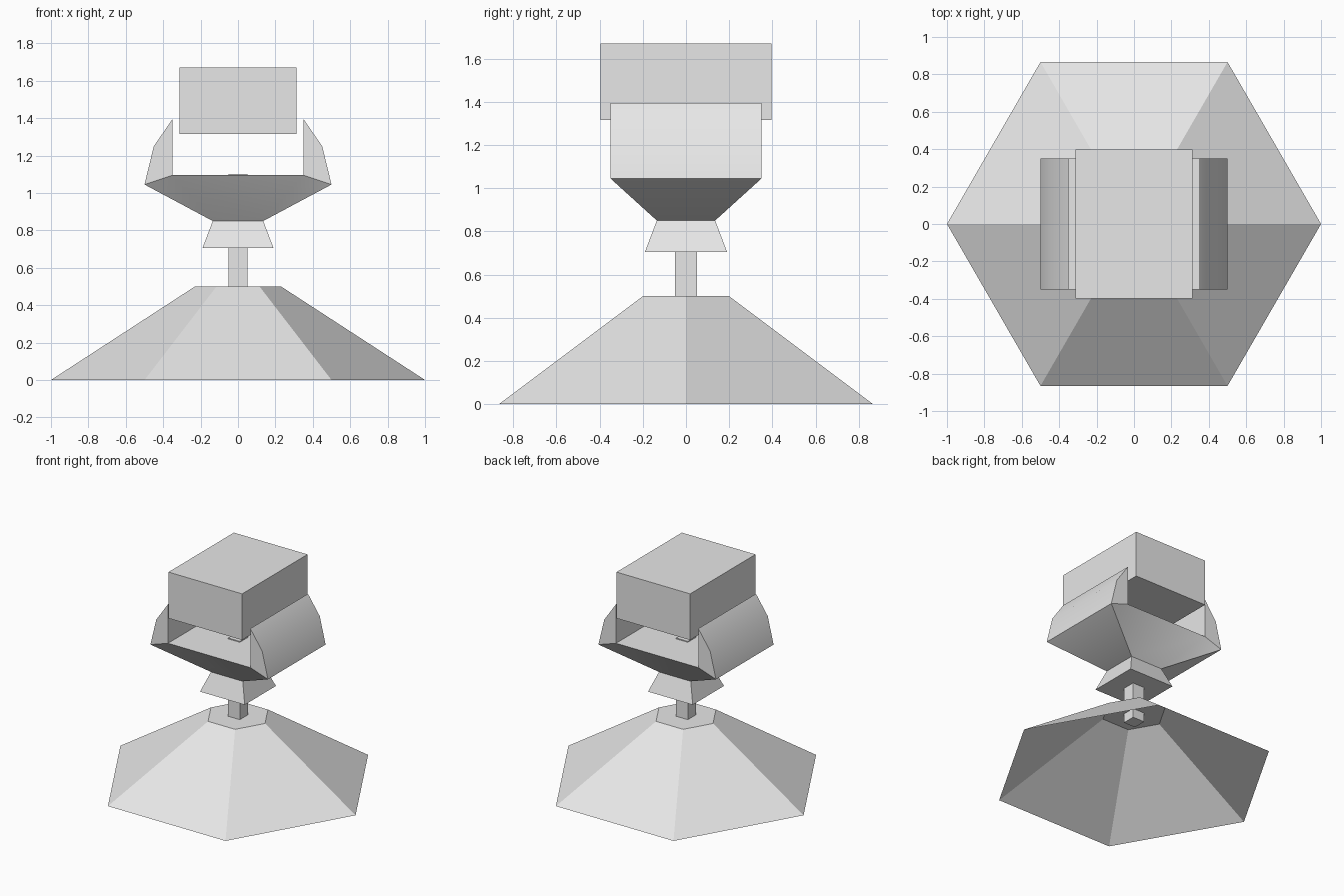
import bpy
import bmesh
from math import cos, sin, tau, radians

default = bpy.data.objects.get("Cube")
if default:
    bpy.data.objects.remove(default, do_unlink=True)

grey = bpy.data.materials.new("light grey")
grey.use_nodes = True
colour = (0.8, 0.8, 0.8, 1)
grey.diffuse_color = colour
grey.node_tree.nodes["Principled BSDF"].inputs["Base Color"].default_value = colour


def finish(name, bm):
    """Turn a bmesh into a named, coloured object."""
    mesh = bpy.data.meshes.new(name)
    bm.to_mesh(mesh)
    bm.free()
    mesh.materials.append(grey)
    obj = bpy.data.objects.new(name, mesh)
    bpy.context.collection.objects.link(obj)
    return obj


def ring(bm, points, z):
    return [bm.verts.new((x, y, z)) for x, y in points]


def frustum(name, low, high, z0, z1, open_bottom=False):
    """Loft between two outlines, both counter-clockwise from above."""
    bm = bmesh.new()
    a, b = ring(bm, low, z0), ring(bm, high, z1)
    n = len(a)
    for i in range(n):
        j = (i + 1) % n
        bm.faces.new((a[i], a[j], b[j], b[i]))
    bm.faces.new(b)
    if not open_bottom:
        bm.faces.new(a[::-1])
    return finish(name, bm)


def rect(x, y):
    return [(-x, -y), (x, -y), (x, y), (-x, y)]


def hexagon(r):
    return [(r * cos(tau * i / 6), r * sin(tau * i / 6)) for i in range(6)]


# Hollow six-sided base, post, collar and floating top block
frustum("base", hexagon(1), hexagon(0.23), 0, 0.5, open_bottom=True)
frustum("post", rect(0.05, 0.05), rect(0.05, 0.05), 0.43, 1.102)
frustum("collar", rect(0.19, 0.19), rect(0.135, 0.135), 0.705, 0.85)
frustum("top_block", rect(0.313, 0.397), rect(0.313, 0.397), 1.315, 1.67)

# Cradle: tapered tray with a curved wing on each side
bm = bmesh.new()
wing = [(0.5, 1.045), (0.45, 1.25), (0.35, 1.395), (0.35, 1.095)]
ends = {}
foot = {}
for sx in (-1, 1):
    for sy in (-1, 1):
        ends[sx, sy] = [bm.verts.new((sx * x, sy * 0.35, z)) for x, z in wing]
        foot[sx, sy] = bm.verts.new((sx * 0.135, sy * 0.135, 0.85))
for sx in (-1, 1):
    front, back = ends[sx, -1], ends[sx, 1]
    for i in range(3):
        bm.faces.new((front[i], back[i], back[i + 1], front[i + 1]))
    bm.faces.new((front[0], back[0], foot[sx, 1], foot[sx, -1]))
    for sy in (-1, 1):
        end = ends[sx, sy]
        bm.faces.new(end)
        bm.faces.new((end[0], end[3], foot[sx, sy]))
for sy in (-1, 1):
    bm.faces.new((ends[-1, sy][3], ends[1, sy][3], foot[1, sy], foot[-1, sy]))
order = [(-1, -1), (1, -1), (1, 1), (-1, 1)]
bm.faces.new([ends[k][3] for k in order])
bm.faces.new([foot[k] for k in order])
bmesh.ops.recalc_face_normals(bm, faces=bm.faces[:])
cradle = finish("cradle", bm)

# Soften only the shallow bends of the cradle
bpy.ops.object.select_all(action="DESELECT")
cradle.select_set(True)
bpy.context.view_layer.objects.active = cradle
bpy.ops.object.shade_smooth_by_angle(angle=radians(30))
